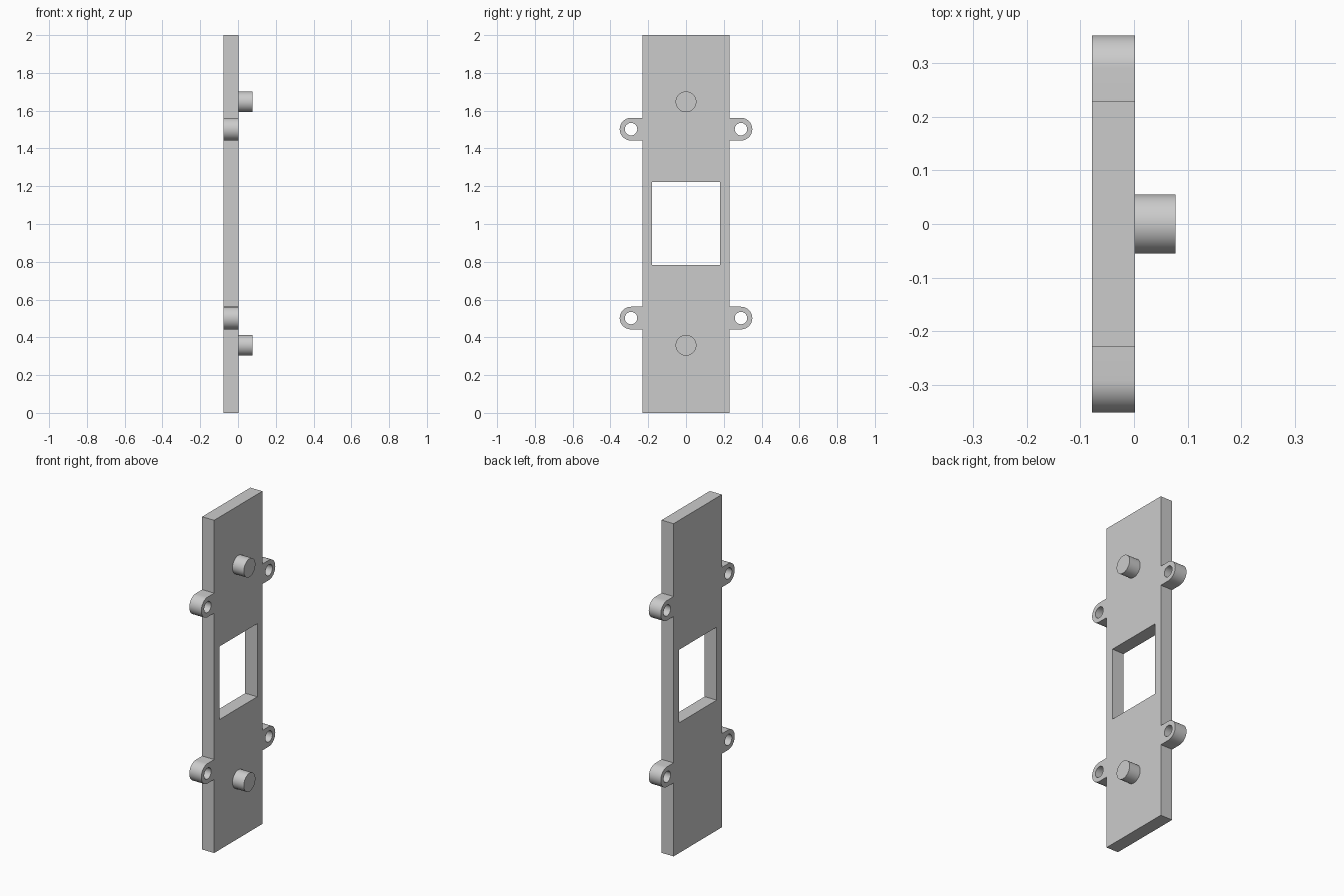
import bpy
import bmesh
from math import pi, cos, sin, radians
from mathutils import Matrix

cube = bpy.data.objects.get("Cube")
if cube:
    bpy.data.objects.remove(cube, do_unlink=True)

X_BACK, X_FACE, X_PEG = -0.078, 0.002, 0.077
HALF_W, HEIGHT = 0.229, 2.0
TAB_Y, TAB_R, TAB_HOLE_R = 0.291, 0.06, 0.033
TAB_Z = (0.502, 1.502)
WIN_Y, WIN_Z = 0.18, (0.783, 1.222)
PEG_R, PEG_Z = 0.055, (0.358, 1.647)

# Profile plane (u, v, w) -> world (y, z, x)
SIDEWAYS = Matrix(((0, 0, 1, 0), (1, 0, 0, 0), (0, 1, 0, 0), (0, 0, 0, 1)))

grey = bpy.data.materials.new("light_grey")
grey.use_nodes = True
COLOR = (0.6, 0.6, 0.6, 1)
grey.diffuse_color = COLOR
grey.node_tree.nodes["Principled BSDF"].inputs["Base Color"].default_value = COLOR


def arc(cy, cz, r, start, end, steps):
    return [(cy + r * cos(start + (end - start) * i / steps),
             cz + r * sin(start + (end - start) * i / steps)) for i in range(steps + 1)]


def extrude_profile(name, loops, x0, x1):
    """Solid from an outer loop plus hole loops, extruded along x."""
    curve = bpy.data.curves.new(name + "_profile", "CURVE")
    curve.dimensions = "2D"
    curve.fill_mode = "BOTH"
    curve.extrude = (x1 - x0) / 2
    for loop in loops:
        spline = curve.splines.new("POLY")
        spline.points.add(len(loop) - 1)
        for point, (u, v) in zip(spline.points, loop):
            point.co = (u, v, 0, 1)
        spline.use_cyclic_u = True
    temp = bpy.data.objects.new(name + "_profile", curve)
    bpy.context.collection.objects.link(temp)
    bpy.context.view_layer.update()
    evaluated = temp.evaluated_get(bpy.context.evaluated_depsgraph_get())
    mesh = bpy.data.meshes.new_from_object(evaluated)
    bpy.data.objects.remove(temp, do_unlink=True)

    # Weld the caps to the walls and place the solid
    bm = bmesh.new()
    bm.from_mesh(mesh)
    bmesh.ops.remove_doubles(bm, verts=bm.verts, dist=0.0001)
    bmesh.ops.transform(bm, verts=bm.verts,
                        matrix=Matrix.Translation(((x0 + x1) / 2, 0, 0)) @ SIDEWAYS)
    bmesh.ops.recalc_face_normals(bm, faces=bm.faces)
    bm.to_mesh(mesh)
    bm.free()
    mesh.name = name
    mesh.materials.clear()
    mesh.materials.append(grey)
    obj = bpy.data.objects.new(name, mesh)
    bpy.context.collection.objects.link(obj)
    bpy.ops.object.select_all(action="DESELECT")
    obj.select_set(True)
    bpy.context.view_layer.objects.active = obj
    bpy.ops.object.shade_smooth_by_angle(angle=radians(30))
    return obj


# Plate outline: right-hand edge with round tabs, then its mirror
side = [(HALF_W, 0)]
for z in TAB_Z:
    side += [(HALF_W, z - TAB_R)] + arc(TAB_Y, z, TAB_R, -pi / 2, pi / 2, 24)
    side += [(HALF_W, z + TAB_R)]
side.append((HALF_W, HEIGHT))
outline = side + [(-y, z) for y, z in reversed(side)]

# Window and screw holes
window = [(-WIN_Y, WIN_Z[0]), (WIN_Y, WIN_Z[0]), (WIN_Y, WIN_Z[1]), (-WIN_Y, WIN_Z[1])]
holes = [arc(s * TAB_Y, z, TAB_HOLE_R, 0, 2 * pi, 32)[:-1] for s in (-1, 1) for z in TAB_Z]
extrude_profile("mounting_plate", [outline, window] + holes, X_BACK, X_FACE)

# Locating pegs on the face
for label, z in zip(("lower", "upper"), PEG_Z):
    extrude_profile(label + "_peg", [arc(0, z, PEG_R, 0, 2 * pi, 48)[:-1]], X_FACE, X_PEG)
